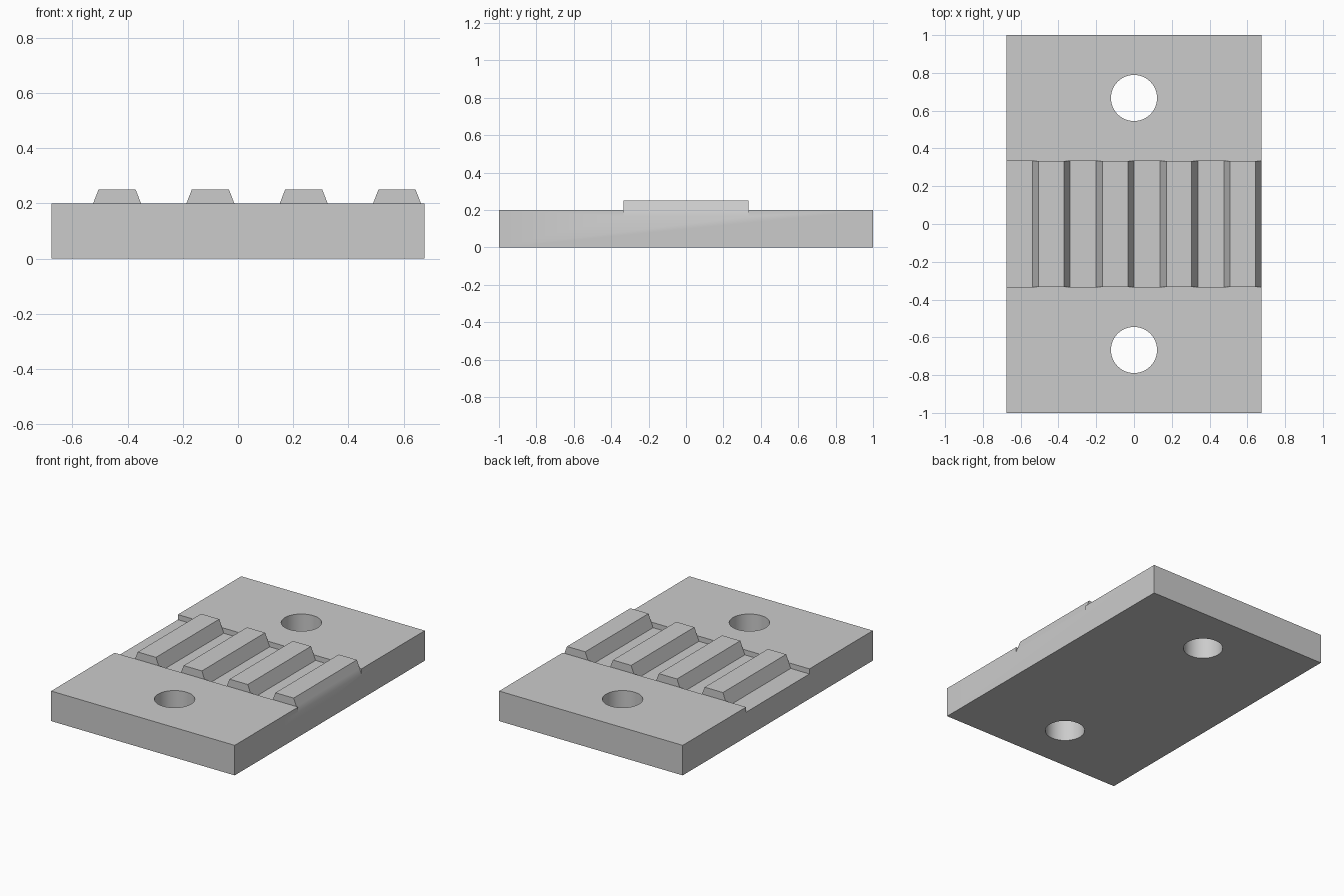
import bpy, bmesh, math

if "Cube" in bpy.data.objects:
    bpy.data.objects.remove(bpy.data.objects["Cube"], do_unlink=True)

HALF_X, HALF_Y, GROOVE_Y = 0.676, 1.0, 0.333
PLATE_Z, FLOOR_Z, TOOTH_Z = 0.20, 0.166, 0.251
TOP_HALF, BASE_HALF, PITCH = 0.067, 0.1, 0.338
HOLE_Y, HOLE_R = 0.667, 0.122

grey = bpy.data.materials.new("plain grey")
grey.use_nodes = True
colour = (0.6, 0.6, 0.6, 1)
grey.diffuse_color = colour
grey.node_tree.nodes["Principled BSDF"].inputs["Base Color"].default_value = colour


def prism(name, profile, y0, y1):
    """Extrude an (x, z) profile along y."""
    bm = bmesh.new()
    face = bm.faces.new([bm.verts.new((x, y0, z)) for x, z in profile])
    side = bmesh.ops.extrude_face_region(bm, geom=[face])["geom"]
    moved = [v for v in side if isinstance(v, bmesh.types.BMVert)]
    bmesh.ops.translate(bm, verts=moved, vec=(0, y1 - y0, 0))
    bmesh.ops.recalc_face_normals(bm, faces=bm.faces)
    mesh = bpy.data.meshes.new(name)
    bm.to_mesh(mesh)
    bm.free()
    obj = bpy.data.objects.new(name, mesh)
    bpy.context.collection.objects.link(obj)
    mesh.materials.append(grey)
    return obj


def combine(target, tool, operation):
    """Apply a boolean and discard the tool."""
    mod = target.modifiers.new(operation, "BOOLEAN")
    mod.operation, mod.object, mod.solver = operation, tool, "EXACT"
    bpy.context.view_layer.objects.active = target
    bpy.ops.object.modifier_apply(modifier=mod.name)
    bpy.data.objects.remove(tool, do_unlink=True)


# Toothed middle section; the last tooth runs out at the right-hand edge
profile = [(HALF_X, 0), (-HALF_X, 0), (-HALF_X, FLOOR_Z)]
last = HALF_X - BASE_HALF
for i in range(4):
    c = last - (3 - i) * PITCH
    profile += [(c - BASE_HALF, FLOOR_Z), (c - TOP_HALF, TOOTH_Z),
                (c + TOP_HALF, TOOTH_Z), (c + BASE_HALF, FLOOR_Z)]
clamp = prism("toothed_clamp_plate", profile, -GROOVE_Y, GROOVE_Y)

# Flat ends, each with a screw hole
block = [(HALF_X, 0), (-HALF_X, 0), (-HALF_X, PLATE_Z), (HALF_X, PLATE_Z)]
for s in (-1, 1):
    end = prism("end_block", block, s * GROOVE_Y, s * HALF_Y)
    bpy.ops.mesh.primitive_cylinder_add(vertices=64, radius=HOLE_R, depth=1,
                                        location=(0, s * HOLE_Y, 0))
    combine(end, bpy.context.object, "DIFFERENCE")
    combine(clamp, end, "UNION")

# Merge coplanar faces and shade
bm = bmesh.new()
bm.from_mesh(clamp.data)
bmesh.ops.remove_doubles(bm, verts=bm.verts, dist=0.0001)
bmesh.ops.dissolve_limit(bm, angle_limit=math.radians(1), verts=bm.verts, edges=bm.edges)
bm.to_mesh(clamp.data)
bm.free()
clamp.data.materials.clear()
clamp.data.materials.append(grey)
bpy.ops.object.select_all(action="DESELECT")
clamp.select_set(True)
bpy.context.view_layer.objects.active = clamp
bpy.ops.object.shade_smooth_by_angle(angle=math.radians(30))
